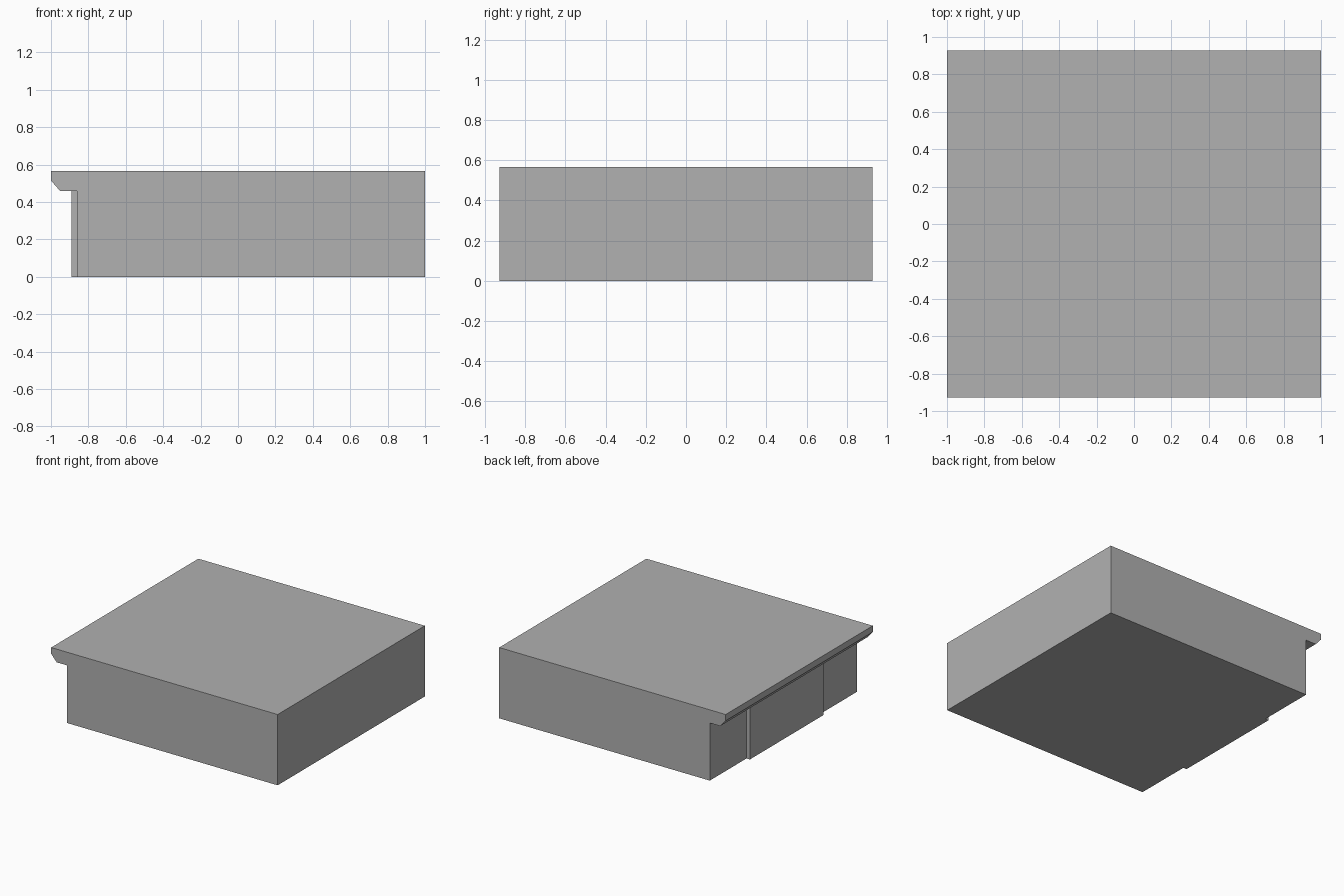
import bpy, bmesh

if "Cube" in bpy.data.objects:
    bpy.data.objects.remove(bpy.data.objects["Cube"])

# Mid-grey finish shared by both parts
grey = bpy.data.materials.new("mid_grey")
grey.diffuse_color = (0.44, 0.44, 0.44, 1)
grey.use_nodes = True
grey.node_tree.nodes["Principled BSDF"].inputs["Base Color"].default_value = grey.diffuse_color


def extrude_profile(name, points, half_width):
    """Extrude an x/z outline symmetrically along y."""
    bm = bmesh.new()
    face = bm.faces.new([bm.verts.new((x, -half_width, z)) for x, z in points])
    result = bmesh.ops.extrude_face_region(bm, geom=[face])
    moved = [v for v in result["geom"] if isinstance(v, bmesh.types.BMVert)]
    bmesh.ops.translate(bm, verts=moved, vec=(0, 2 * half_width, 0))
    bmesh.ops.recalc_face_normals(bm, faces=bm.faces)
    mesh = bpy.data.meshes.new(name)
    bm.to_mesh(mesh)
    bm.free()
    mesh.materials.append(grey)
    obj = bpy.data.objects.new(name, mesh)
    bpy.context.collection.objects.link(obj)
    return obj


TOP, LIP, FACE = 0.565, 0.46, -0.86

# Block with a chamfered overhanging lip along its left edge
extrude_profile("block_with_lip", [
    (FACE, 0), (1, 0), (1, TOP), (-1, TOP),
    (-1, 0.515), (-0.952, LIP), (FACE, LIP)], 0.928)

# Shallow raised panel centred under the lip
extrude_profile("raised_panel", [
    (-0.89, 0), (FACE, 0), (FACE, LIP), (-0.89, LIP)], 0.465)
